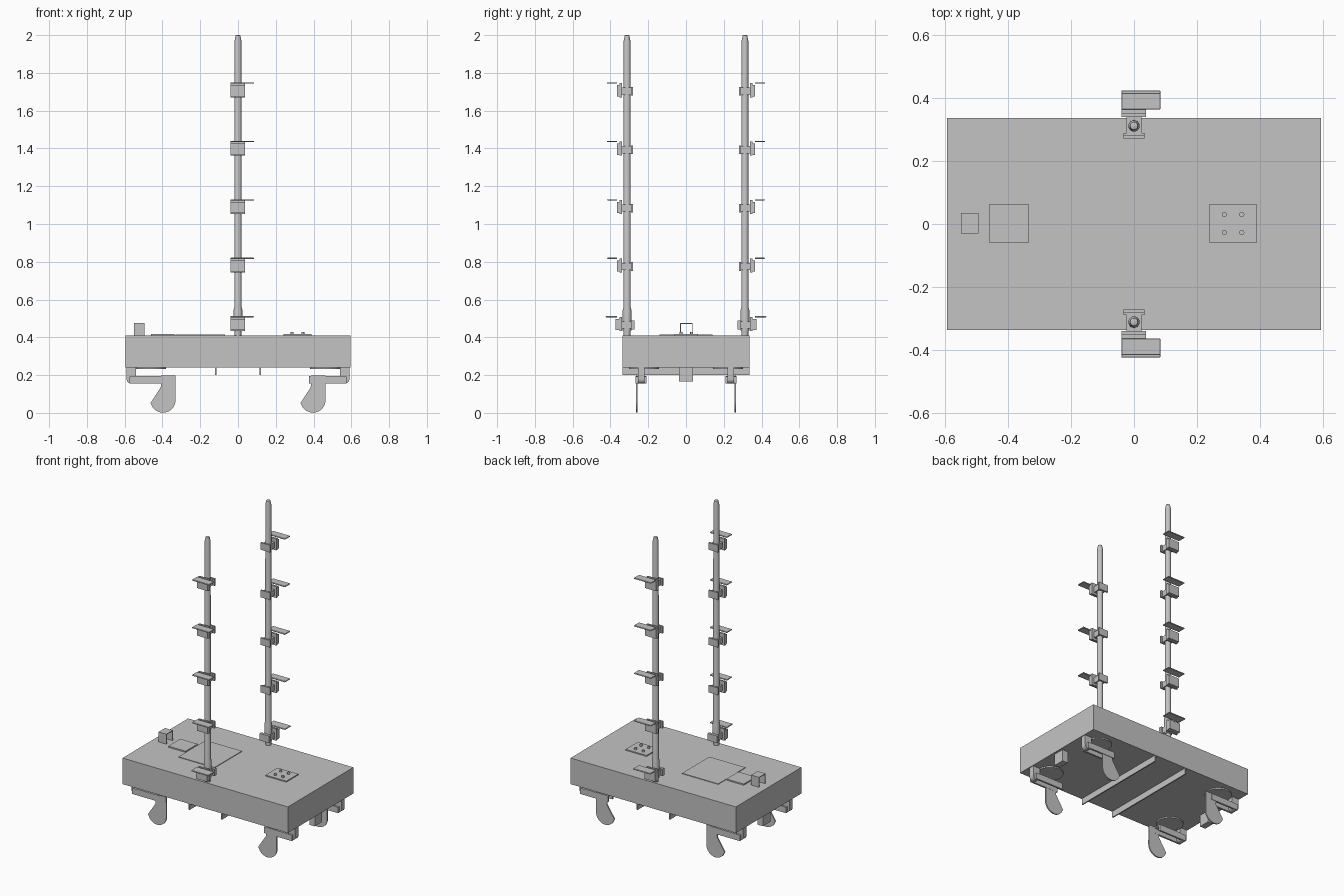
import bpy, bmesh, math

if "Cube" in bpy.data.objects:
    bpy.data.objects.remove(bpy.data.objects["Cube"], do_unlink=True)

grey = bpy.data.materials.new("plain grey")
grey.use_nodes = True
colour = (0.55, 0.55, 0.55, 1)
grey.diffuse_color = colour
grey.node_tree.nodes["Principled BSDF"].inputs["Base Color"].default_value = colour


def finish(name, bm, smooth=False):
    bmesh.ops.recalc_face_normals(bm, faces=bm.faces)
    mesh = bpy.data.meshes.new(name)
    bm.to_mesh(mesh)
    bm.free()
    mesh.materials.append(grey)
    obj = bpy.data.objects.new(name, mesh)
    bpy.context.collection.objects.link(obj)
    if smooth:
        bpy.ops.object.select_all(action="DESELECT")
        obj.select_set(True)
        bpy.context.view_layer.objects.active = obj
        bpy.ops.object.shade_smooth_by_angle(angle=math.radians(35))
    return obj


def box(name, x, y, z):
    """Box from (low, high) ranges; ranges may be reversed by mirroring."""
    bm = bmesh.new()
    bmesh.ops.create_cube(bm, size=1)
    for v in bm.verts:
        v.co = [r[0] if c < 0 else r[1] for c, r in zip(v.co, (x, y, z))]
    return finish(name, bm)


def lathe(name, x, y, profile, sides=20):
    """Turned solid on a vertical axis from (radius, height) pairs."""
    bm = bmesh.new()
    rings = []
    for r, z in profile:
        rings.append([bm.verts.new((x + r * math.cos(math.tau * i / sides),
                                    y + r * math.sin(math.tau * i / sides), z))
                      for i in range(sides)])
    for a, b in zip(rings, rings[1:]):
        for i in range(sides):
            j = (i + 1) % sides
            bm.faces.new((a[i], a[j], b[j], b[i]))
    bm.faces.new(rings[0])
    bm.faces.new(rings[-1])
    return finish(name, bm, True)


def plate(name, points, y, thick):
    """Extrude an x-z outline along y, centred on y."""
    bm = bmesh.new()
    face = bm.faces.new([bm.verts.new((px, y - thick / 2, pz)) for px, pz in points])
    new = bmesh.ops.extrude_face_region(bm, geom=[face])["geom"]
    bmesh.ops.translate(bm, vec=(0, thick, 0),
                        verts=[e for e in new if isinstance(e, bmesh.types.BMVert)])
    return finish(name, bm, True)


def arc(cx, cz, r, start, end, steps=14):
    angles = [math.radians(start + (end - start) * i / steps) for i in range(steps + 1)]
    return [(cx + r * math.cos(a), cz + r * math.sin(a)) for a in angles]


# Deck and the two ribs below it
TOP, BOTTOM = 0.41, 0.24
box("deck", (-0.595, 0.595), (-0.337, 0.337), (BOTTOM, TOP))
for x in (-0.117, 0.117):
    box("under_rib", (x - 0.004, x + 0.004), (-0.335, 0.335), (0.2, BOTTOM))

# Panels on the deck
box("large_panel", (-0.33, -0.07), (-0.14, 0.14), (TOP, 0.414))
box("small_hatch", (-0.46, -0.335), (-0.06, 0.063), (TOP, 0.418))
box("control_plate", (0.24, 0.39), (-0.06, 0.063), (TOP, 0.417))
for x in (0.287, 0.343):
    for y in (-0.027, 0.03):
        lathe("control_button", x, y, [(0.008, 0.415), (0.008, 0.428)], 12)

# Open folded bracket at the end of the deck
for y in (-0.029, 0.033):
    box("folded_bracket_side", (-0.55, -0.494), (y - 0.002, y + 0.002), (TOP, 0.475))
box("folded_bracket_top", (-0.55, -0.494), (-0.031, 0.035), (0.471, 0.475))

# Poles with step brackets
for s in (-1, 1):
    def out(a, b):
        return (s * a, s * b)

    lathe("pole", 0, s * 0.312,
          [(0.018, TOP), (0.018, 0.435), (0.023, 0.437), (0.023, 0.545),
           (0.019, 0.56), (0.018, 1.97), (0.012, 1.998), (0.009, 2.0)])
    for i in range(5):
        h = 0.512 + 0.3095 * i
        d = 0.008 if i == 0 else 0
        box("clamp_inner", (-0.034, 0.034), out(0.28 - d, 0.29), (h - 0.07, h - 0.024))
        box("clamp_body", (-0.024, 0.024), out(0.288, 0.342), (h - 0.066, h - 0.028))
        box("step_block", (-0.04, 0.038), out(0.34, 0.352), (h - 0.079, h - 0.004))
        box("step_rib", (-0.04, 0.038), out(0.35, 0.366 + d), (h - 0.074, h - 0.014))
        step = box("step_plate", (-0.04, 0.084), out(0.364, 0.417 + d), (h - 0.007, h))
        bevel = step.modifiers.new("rounded_edge", "BEVEL")
        bevel.width = 0.002

# Swivels, arms and hanging fins at the four corners
for sx in (-1, 1):
    for sy in (-1, 1):
        y = sy * 0.238
        lathe("swivel_disc", sx * 0.462, sy * 0.222, [(0.08, 0.232), (0.08, BOTTOM)], 32)
        cx = sx * 0.565
        plate("swivel_post", [(cx + 0.025, BOTTOM)] + arc(cx, 0.18, 0.025, 0, -180)
              + [(cx - 0.025, BOTTOM)], y, 0.034)
        for dy in (-0.023, 0.023):
            box("arm_side", (sx * 0.375, sx * 0.575), (y + dy - 0.006, y + dy + 0.006),
                (0.155, 0.193))
        box("arm_top", (sx * 0.375, sx * 0.545), (y - 0.029, y + 0.029), (0.187, 0.195))
        c = sx * 0.397
        plate("hanging_fin", [(c - 0.01, 0.197), (c + 0.065, 0.197)]
              + arc(c, 0.067, 0.066, 0, -145)
              + [(c - 0.066, 0.053), (c - 0.012, 0.135)], sy * 0.26, 0.008)
    # Central block under each end
    box("end_block", (sx * 0.54, sx * 0.58), (-0.038, 0.036), (0.165, BOTTOM))
